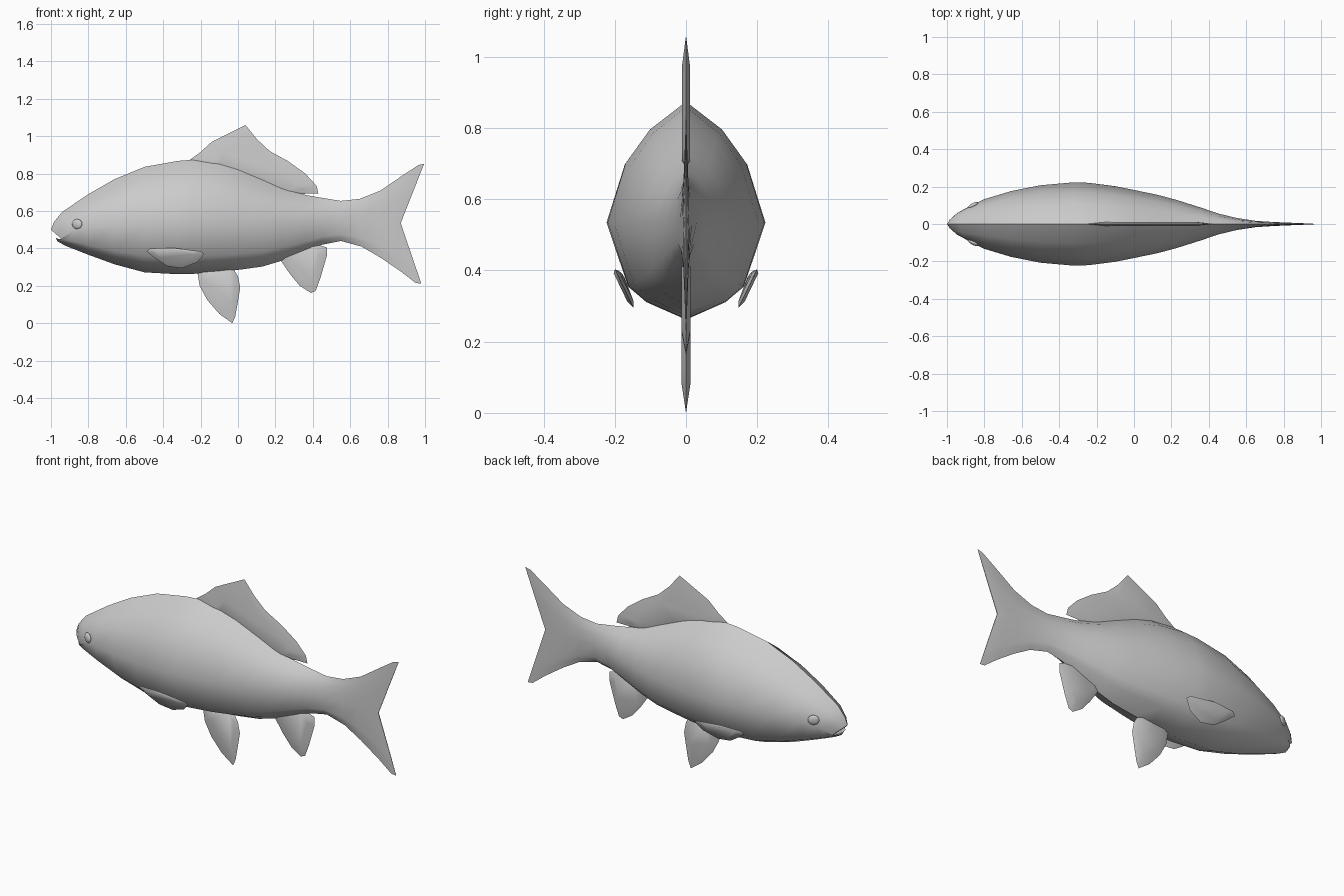
import bpy, bmesh, math

if "Cube" in bpy.data.objects:
    bpy.data.objects.remove(bpy.data.objects["Cube"])


def make_object(name, bm, angle=50):
    bmesh.ops.recalc_face_normals(bm, faces=bm.faces)
    mesh = bpy.data.meshes.new(name)
    bm.to_mesh(mesh)
    bm.free()
    obj = bpy.data.objects.new(name, mesh)
    bpy.context.collection.objects.link(obj)
    bpy.ops.object.select_all(action='DESELECT')
    obj.select_set(True)
    bpy.context.view_layer.objects.active = obj
    bpy.ops.object.shade_smooth_by_angle(angle=math.radians(angle))
    return obj


def cap(bm, ring):
    # strip of faces joining mirrored vertices, so the cap can be V shaped
    n = len(ring)
    bm.faces.new((ring[0], ring[1], ring[-1]))
    for i in range(1, n // 2 - 1):
        bm.faces.new((ring[i], ring[i + 1], ring[n - i - 1], ring[n - i]))
    bm.faces.new((ring[n // 2 - 1], ring[n // 2], ring[n // 2 + 1]))


def bridge(bm, a, b):
    for i in range(len(a)):
        j = (i + 1) % len(a)
        bm.faces.new((a[i], a[j], b[j], b[i]))


# Body and forked tail: rings of (mid x, mid z, top x, top z, bottom x, bottom z, half width)
def straight(x, mid, top, bottom, w):
    return (x, mid, x, top, x, bottom, w)


half = [(0, 1), (.46, .77), (.77, .49), (1, 0), (.73, -.66), (.5, -.82), (0, -1)]
section = half + [(-y, s) for y, s in half[-2:0:-1]]
rings = [
    (-.935, .443, -1, .5, -.975, .456, .05),
    (-.91, .475, -.985, .54, -.965, .437, .075),
    (-.87, .5, -.94, .595, -.92, .413, .1),
    straight(-.8, .515, .69, .366, .133),
    straight(-.66, .525, .77, .315, .175),
    straight(-.5, .532, .836, .272, .207),
    straight(-.32, .535, .868, .262, .223),
    straight(-.24, .535, .874, .264, .22),
    straight(-.1, .535, .86, .274, .202),
    straight(0, .535, .83, .285, .182),
    straight(.13, .535, .775, .303, .155),
    straight(.23, .54, .73, .333, .128),
    straight(.36, .54, .686, .385, .087),
    straight(.45, .545, .67, .42, .056),
    straight(.55, .545, .654, .44, .032),
    (.65, .54, .65, .665, .66, .41, .017),
    (.74, .54, .76, .708, .76, .352, .011),
    (.81, .54, .88, .79, .87, .277, .008),
    (.85, .537, .965, .846, .95, .215, .005),
    (.87, .535, .995, .852, .98, .212, .002),
]
bm = bmesh.new()
loops = []
for mx, mz, tx, tz, bx, bz, w in rings:
    loop = []
    for y, s in section:
        ex, ez = (tx, tz) if s > 0 else (bx, bz)
        loop.append(bm.verts.new((mx + (ex - mx) * abs(s), y * w, mz + (ez - mz) * abs(s))))
    loops.append(loop)
for a, b in zip(loops, loops[1:]):
    bridge(bm, a, b)
cap(bm, loops[0])
cap(bm, loops[-1])
make_object("body", bm)


# Fins: a thin rim thickening toward the root
def fin(name, outline, root, thick, place=lambda x, y, z: (x, y, z)):
    bm = bmesh.new()
    rim = [bm.verts.new(place(x, 0, z)) for x, z in outline]
    for side in (1, -1):
        inner = [bm.verts.new(place(root[0] + (x - root[0]) * .72, side * thick,
                                    root[1] + (z - root[1]) * .72)) for x, z in outline]
        bridge(bm, rim, inner)
        bm.faces.new(inner)
    return make_object(name, bm)


fin("dorsal_fin", [(-.26, .872), (-.2, .915), (-.14, .97), (.04, 1.06), (.1, .985),
                   (.17, .92), (.27, .865), (.36, .8), (.42, .735), (.43, .693),
                   (.36, .693), (.25, .66), (0, .74), (-.2, .81)], (.08, .76), .011)
fin("anal_fin", [(.2, .37), (.23, .333), (.28, .26), (.33, .2), (.39, .162), (.415, .172),
                 (.44, .24), (.475, .36), (.475, .405), (.43, .42), (.33, .43)], (.34, .38), .012)
fin("pelvic_fin", [(-.22, .29), (-.205, .2), (-.165, .125), (-.1, .05), (-.03, 0),
                   (-.015, .035), (-.005, .09), (.012, .19), (0, .25), (-.03, .3),
                   (-.15, .31)], (-.09, .28), .012)

# Pectoral fins lie slanted against the flanks, and eyes sit on the head
pectoral = [(-.49, .385), (-.47, .4), (-.35, .403), (-.2, .385), (-.18, .37),
            (-.22, .325), (-.3, .294), (-.38, .305), (-.44, .345)]
for label, s in (("left", -1), ("right", 1)):
    fin(label + "_pectoral_fin", pectoral, (-.36, .365), .009,
        lambda x, y, z: (x, s * (.145 + (z - .29) * .48 + y - .07 * max(0, -.36 - x)), z))
    bm = bmesh.new()
    bmesh.ops.create_uvsphere(bm, u_segments=16, v_segments=8, radius=1)
    for v in bm.verts:
        v.co = (-.86 + v.co.x * .027, s * (.1 + v.co.y * .013 + v.co.x * .012),
                .53 + v.co.z * .027)
    make_object(label + "_eye", bm)
